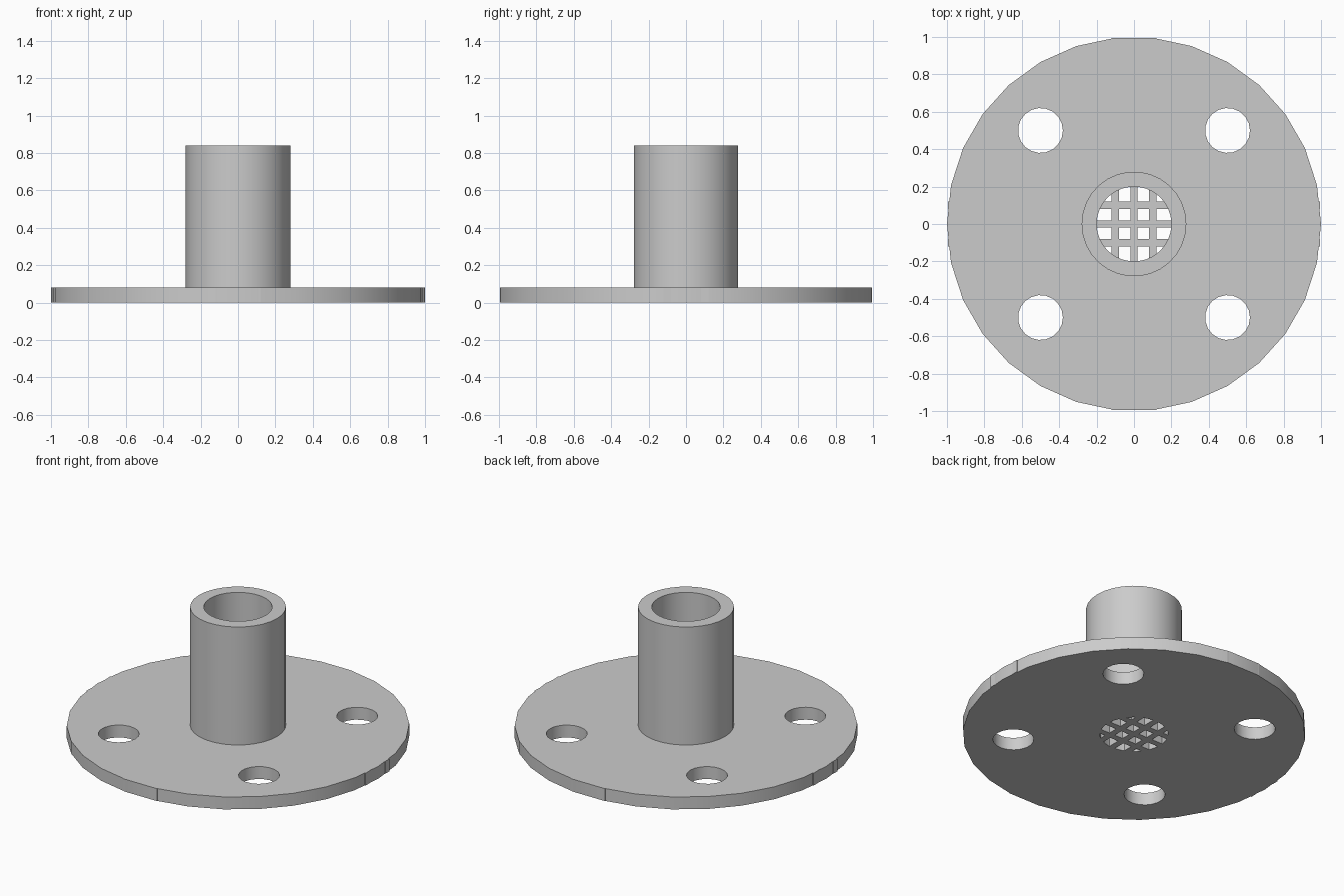
import bpy, bmesh, math
from mathutils import Matrix, Vector

cube = bpy.data.objects.get("Cube")
if cube:
    bpy.data.objects.remove(cube, do_unlink=True)

PLATE_H, TOP = 0.08, 0.84
BORE_R, TUBE_R = 0.2, 0.28
BAR_W, BAR_REACH = 0.04, 0.994

grey = bpy.data.materials.new("plain grey")
grey.use_nodes = True
colour = (0.6, 0.6, 0.6, 1)
grey.diffuse_color = colour
grey.node_tree.nodes["Principled BSDF"].inputs["Base Color"].default_value = colour


def add_cylinder(bm, x, y, z0, z1, r, sides):
    # the first corner points along +x
    ring = [Vector((x + r * math.cos(math.tau * i / sides),
                    y + r * math.sin(math.tau * i / sides), z0)) for i in range(sides)]
    base = bm.faces.new([bm.verts.new(p) for p in ring])
    new = bmesh.ops.extrude_face_region(bm, geom=[base])["geom"]
    bmesh.ops.translate(bm, vec=(0, 0, z1 - z0),
                        verts=[v for v in new if isinstance(v, bmesh.types.BMVert)])


def add_box(bm, centre, size):
    bmesh.ops.create_cube(bm, size=1, matrix=Matrix.Translation(centre)
                          @ Matrix.Diagonal((*size, 1)))


def make_object(name, bm):
    bmesh.ops.recalc_face_normals(bm, faces=bm.faces)
    mesh = bpy.data.meshes.new(name)
    bm.to_mesh(mesh)
    bm.free()
    mesh.materials.append(grey)
    ob = bpy.data.objects.new(name, mesh)
    bpy.context.collection.objects.link(ob)
    return ob


def activate(ob):
    bpy.ops.object.select_all(action="DESELECT")
    ob.select_set(True)
    bpy.context.view_layer.objects.active = ob


def combine(target, helper, operation):
    helper.hide_render = True
    mod = target.modifiers.new(operation.lower(), "BOOLEAN")
    mod.operation, mod.solver, mod.object = operation, "EXACT", helper
    activate(target)
    bpy.ops.object.modifier_apply(modifier=mod.name)
    bpy.data.objects.remove(helper, do_unlink=True)


# Round base plate
bm = bmesh.new()
add_cylinder(bm, 0, 0, 0, PLATE_H, 1, 30)
plate = make_object("base_plate", bm)

# Four mounting holes and the central bore
bm = bmesh.new()
for sx in (-1, 1):
    for sy in (-1, 1):
        add_cylinder(bm, sx * 0.5, sy * 0.5, -0.1, 0.2, 0.12, 19)
add_cylinder(bm, 0, 0, -0.1, 0.2, BORE_R, 30)
combine(plate, make_object("hole_cutter", bm), "DIFFERENCE")

# Crossed strainer bars, running out to the rim of the plate
for along_x in (True, False):
    bm = bmesh.new()
    for offset in (-0.1, 0, 0.1):
        centre = (0, offset, PLATE_H / 2) if along_x else (offset, 0, PLATE_H / 2)
        size = (2 * BAR_REACH, BAR_W) if along_x else (BAR_W, 2 * BAR_REACH)
        add_box(bm, centre, (*size, PLATE_H))
    combine(plate, make_object("strainer_bars", bm), "UNION")

# Upright pipe
bm = bmesh.new()
add_cylinder(bm, 0, 0, PLATE_H, TOP, TUBE_R, 30)
pipe = make_object("pipe", bm)
bm = bmesh.new()
add_cylinder(bm, 0, 0, 0, 1, BORE_R, 30)
combine(pipe, make_object("pipe_cutter", bm), "DIFFERENCE")

for ob in (plate, pipe):
    activate(ob)
    bpy.ops.object.shade_smooth_by_angle(angle=math.radians(30))
